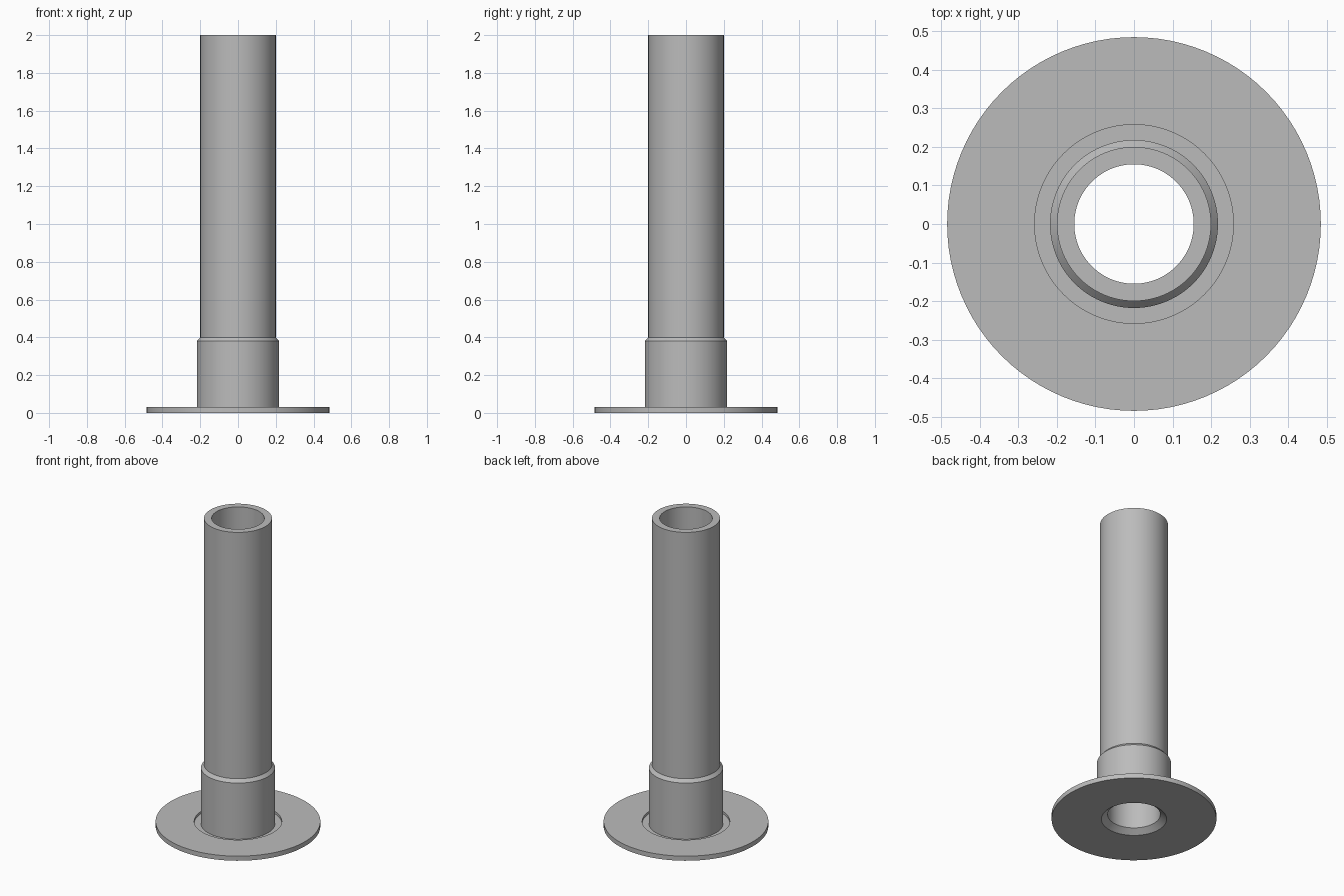
import bpy
import bmesh
import math

SIDES = 96

cube = bpy.data.objects.get("Cube")
if cube:
    bpy.data.objects.remove(cube, do_unlink=True)

grey = bpy.data.materials.new("plain grey")
grey.use_nodes = True
colour = (0.5, 0.5, 0.5, 1)
grey.diffuse_color = colour
grey.node_tree.nodes["Principled BSDF"].inputs["Base Color"].default_value = colour


def lathe(name, profile):
    """Spin a closed (radius, height) profile around z."""
    bm = bmesh.new()
    verts = [bm.verts.new((r, 0, z)) for r, z in profile]
    edges = [bm.edges.new((v, verts[i - 1])) for i, v in enumerate(verts)]
    bmesh.ops.spin(bm, geom=verts + edges, cent=(0, 0, 0), axis=(0, 0, 1),
                   angle=math.tau, steps=SIDES, use_merge=True)
    bmesh.ops.remove_doubles(bm, verts=bm.verts, dist=1e-5)
    bmesh.ops.recalc_face_normals(bm, faces=bm.faces)
    mesh = bpy.data.meshes.new(name)
    bm.to_mesh(mesh)
    bm.free()
    mesh.materials.append(grey)
    obj = bpy.data.objects.new(name, mesh)
    bpy.context.collection.objects.link(obj)
    bpy.ops.object.select_all(action="DESELECT")
    obj.select_set(True)
    bpy.context.view_layer.objects.active = obj
    bpy.ops.object.shade_smooth_by_angle(angle=math.radians(30))
    return obj


# Hollow pipe, thicker collar with chamfered shoulder, and round base flange
# with a shallow recess on top and a countersunk bore underneath
lathe("flanged_pipe", [
    (0.155, 2), (0.2, 2),
    (0.2, 0.4), (0.218, 0.38),
    (0.218, 0.015), (0.258, 0.015),
    (0.258, 0.03), (0.485, 0.03),
    (0.485, 0), (0.192, 0),
    (0.155, 0.03),
])
